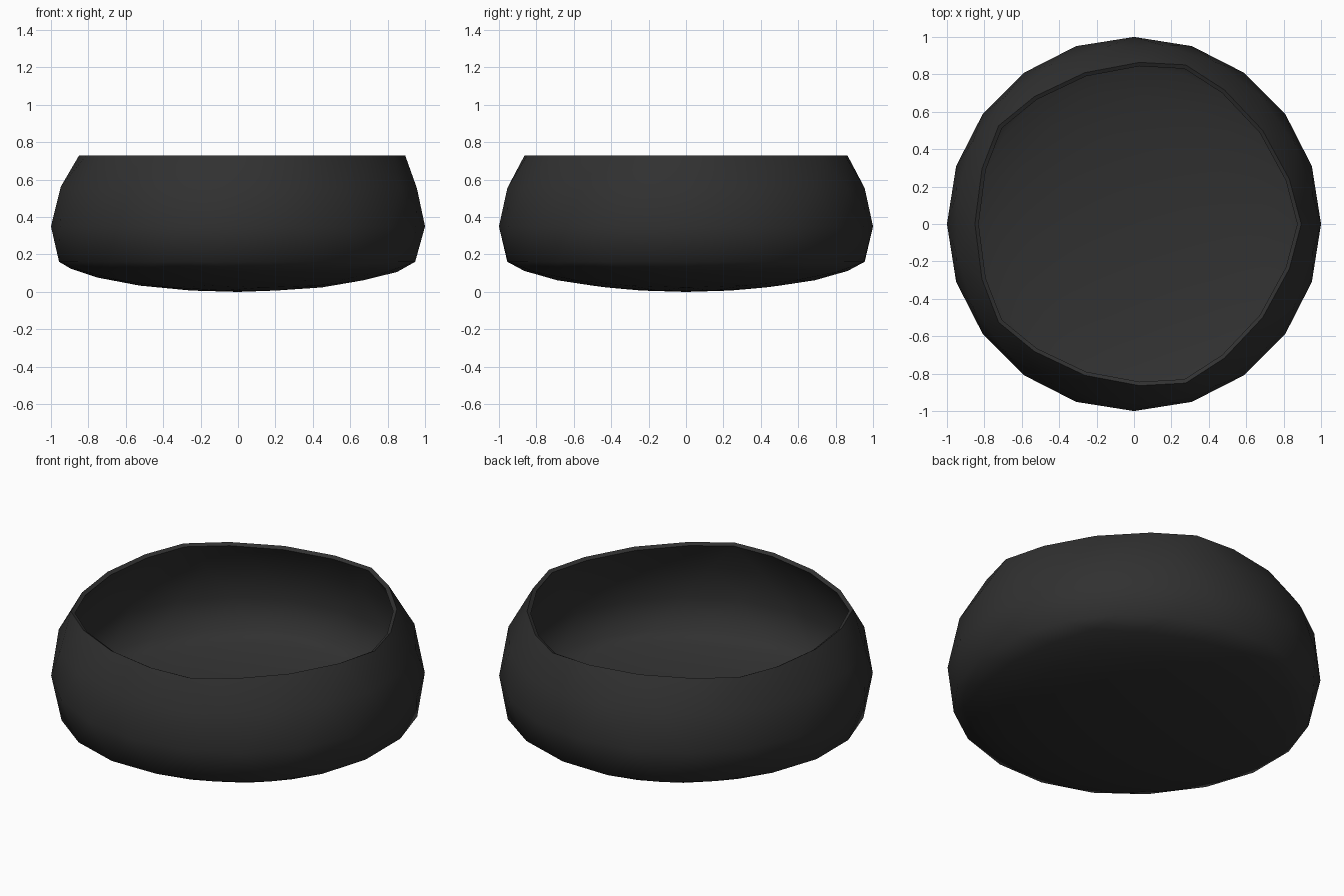
import bpy, bmesh, math

cube = bpy.data.objects.get("Cube")
if cube:
    bpy.data.objects.remove(cube, do_unlink=True)

# Single dark colour
mat = bpy.data.materials.new("charcoal black")
mat.use_nodes = True
colour = (0.03, 0.03, 0.03, 1)
mat.diffuse_color = colour
mat.node_tree.nodes["Principled BSDF"].inputs["Base Color"].default_value = colour


def bowl_height(z):
    """Map a unit sphere height to the squat bowl's height."""
    if z > 0.4:
        return 0.728                        # flat rim
    if z > 0.1:
        return 0.547 + 0.36 * (z - 0.232)   # upper wall
    if z > -0.1:
        return 0.35                         # widest ring
    if z > -0.4:
        return 0.161                        # lower wall
    return 0.225 * (z + 1)                  # shallow base


# Bowl shell from a geodesic sphere
bm = bmesh.new()
bmesh.ops.create_icosphere(bm, subdivisions=3, radius=1)

# Open the top along the upper five-sided ring
cap = [f for f in bm.faces if all(v.co.z > 0.44 for v in f.verts)]
bmesh.ops.delete(bm, geom=cap, context='FACES')
for v in bm.verts:
    v.co.z = bowl_height(v.co.z)

mesh = bpy.data.meshes.new("bowl")
bm.to_mesh(mesh)
bm.free()
mesh.materials.append(mat)
bowl = bpy.data.objects.new("bowl", mesh)
bpy.context.collection.objects.link(bowl)

# Thin wall, with a crisp rim
shell = bowl.modifiers.new("wall", 'SOLIDIFY')
shell.thickness = 0.024
shell.offset = -1
bpy.context.view_layer.objects.active = bowl
bowl.select_set(True)
bpy.ops.object.modifier_apply(modifier=shell.name)
bpy.ops.object.shade_smooth_by_angle(angle=math.radians(65))
